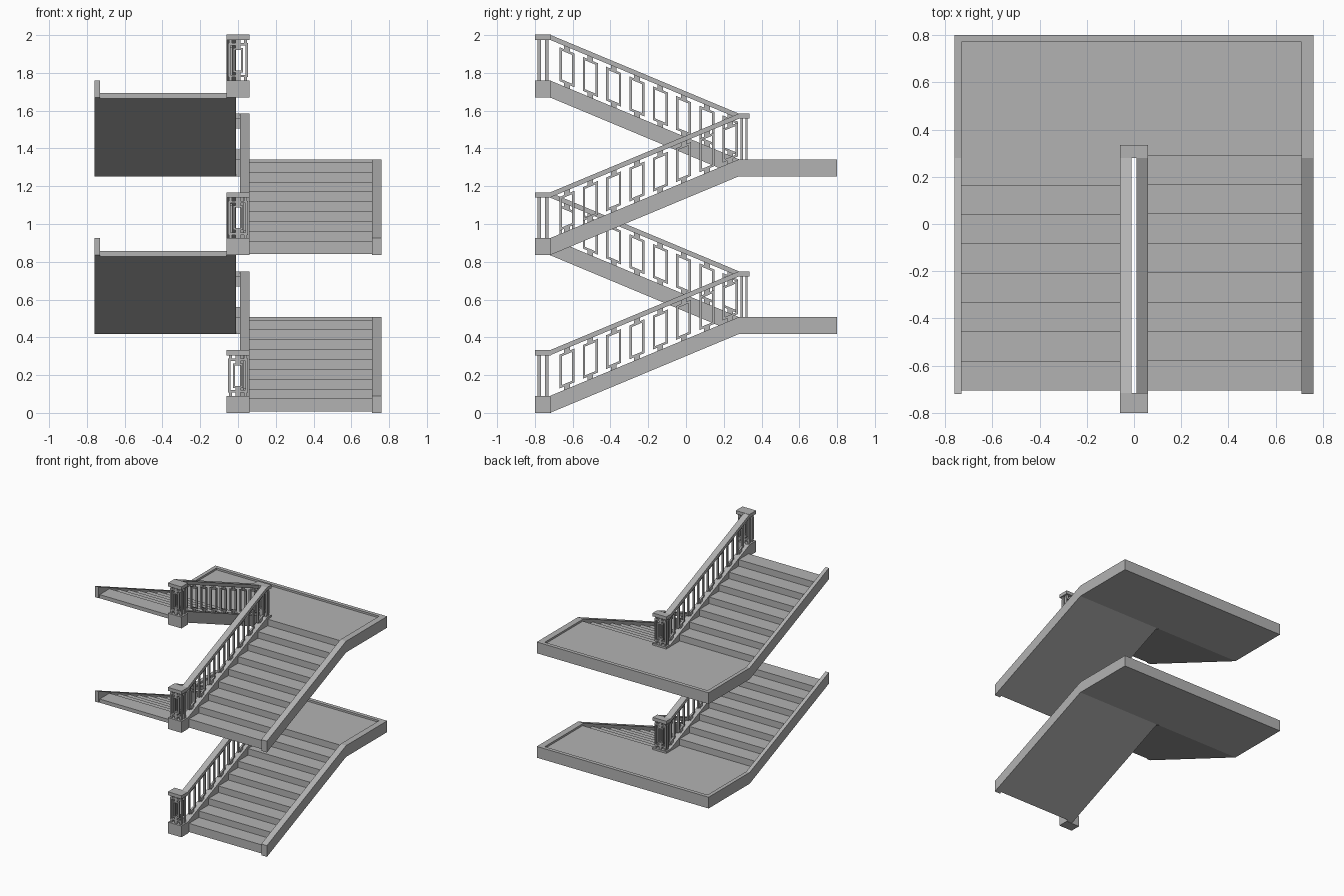
import bpy
import bmesh

cube = bpy.data.objects.get("Cube")
if cube:
    bpy.data.objects.remove(cube, do_unlink=True)

# One plain concrete grey
grey = bpy.data.materials.new("concrete_grey")
grey.use_nodes = True
grey.diffuse_color = (0.45, 0.45, 0.45, 1)
grey.node_tree.nodes["Principled BSDF"].inputs["Base Color"].default_value = grey.diffuse_color

RISE = 0.4175                  # height of one flight
FRONT, BEND, BACK = -0.72, 0.28, 0.8
CURB = 0.09                    # curb height above the soffit
RAIL = 0.332                   # handrail top above the soffit
STEPS = 8
TREAD, STEP = 0.1244, RISE / STEPS
NOSE = FRONT + 0.015           # first riser
LANDING = RISE + 0.075         # landing floor


def prism(bm, pts, x0, x1):
    """Extrude a (y, z) outline from x0 to x1."""
    a = [bm.verts.new((x0, y, z)) for y, z in pts]
    b = [bm.verts.new((x1, y, z)) for y, z in pts]
    bm.faces.new(a)
    bm.faces.new(b[::-1])
    for i in range(len(pts)):
        j = (i + 1) % len(pts)
        bm.faces.new((a[j], a[i], b[i], b[j]))


def box(bm, x0, x1, y0, y1, z0, z1):
    prism(bm, [(y0, z0), (y1, z0), (y1, z1), (y0, z1)], x0, x1)


def finish(bm, name, z):
    bmesh.ops.recalc_face_normals(bm, faces=bm.faces)
    mesh = bpy.data.meshes.new(name)
    bm.to_mesh(mesh)
    bm.free()
    mesh.materials.append(grey)
    obj = bpy.data.objects.new(name, mesh)
    obj.location.z = z
    bpy.context.collection.objects.link(obj)


def soffit(y, side):
    """Underside height: right flight climbs to the back, left flight to the front."""
    t = min(y, BEND) - FRONT
    return RISE * t if side > 0 else RISE * (2 - t)


def slope_bar(bm, side, y0, y1, low, high, x0, x1):
    """Sheared bar following the flight."""
    prism(bm, [(y0, soffit(y0, side) + low), (y1, soffit(y1, side) + low),
               (y1, soffit(y1, side) + high), (y0, soffit(y0, side) + high)], x0, x1)


def flight(side, z):
    # Saw-tooth steps over a sloping soffit
    bm = bmesh.new()
    end = NOSE + STEPS * TREAD
    pts = [(end, RISE), (BEND, RISE), (NOSE, soffit(NOSE, side))]
    if side > 0:
        h = 0.075
        for k in range(STEPS):
            pts += [(NOSE + k * TREAD, h + k * STEP), (NOSE + (k + 1) * TREAD, h + k * STEP)]
        pts.append((end, LANDING))
        prism(bm, pts, 0.06, 0.71)
    else:
        for k in range(STEPS):
            h = LANDING + (STEPS - 1 - k) * STEP
            pts += [(NOSE + k * TREAD, h), (NOSE + (k + 1) * TREAD, h)]
        prism(bm, pts, -0.73, -0.06)
    finish(bm, "steps", z)

    # Outer curb runs along the flight and the landing
    bm = bmesh.new()
    ys = (FRONT, BEND, BACK)
    pts = [(y, soffit(y, side)) for y in ys] + [(y, soffit(y, side) + CURB) for y in ys[::-1]]
    prism(bm, pts, *((0.71, 0.76) if side > 0 else (-0.76, -0.73)))
    finish(bm, "outer_curb", z)

    # Inner curb and handrail
    for name, low, high in (("inner_curb", 0, CURB), ("handrail", RAIL - 0.027, RAIL)):
        bm = bmesh.new()
        slope_bar(bm, side, FRONT, BEND, low, high, side * 0.01, side * 0.06)
        finish(bm, name, z)

    # Open rectangular panels with short connectors
    bm = bmesh.new()
    xs = side * 0.028, side * 0.042
    low, high, w = CURB + 0.018, RAIL - 0.045, 0.013
    for k in range(STEPS):
        y0 = -0.67 + k * 0.1235
        y1, mid = y0 + 0.08, y0 + 0.04
        for a in (y0, y1 - w):
            slope_bar(bm, side, a, a + w, low, high, *xs)
        for b in (low, high - w):
            slope_bar(bm, side, y0 + w, y1 - w, b, b + w, *xs)
        for b, t in ((CURB, low), (high, RAIL - 0.027)):
            slope_bar(bm, side, mid - 0.015, mid + 0.015, b, t, *xs)
    finish(bm, "railing_panels", z)


def frame(bm, half, y0, y1, z0, z1, w):
    """Upright rectangular frame facing the front."""
    for s in (-1, 1):
        box(bm, *sorted((s * half, s * (half - w))), y0, y1, z0, z1)
    for b in (z0, z1 - w):
        box(bm, w - half, half - w, y0, y1, b, b + w)


def newel(y0, y1, z):
    # Solid base, cap and two nested open frames
    for name, low, high in (("newel_base", 0, CURB), ("newel_cap", RAIL - 0.027, RAIL)):
        bm = bmesh.new()
        box(bm, -0.06, 0.06, y0, y1, low, high)
        finish(bm, name, z)
    bm = bmesh.new()
    depth = y1 - y0
    for f in (0.17, 0.62):
        a, b = y0 + f * depth, y0 + (f + 0.22) * depth
        low, high = CURB + 0.018, RAIL - 0.045
        frame(bm, 0.052, a, b, low, high, 0.012)
        frame(bm, 0.026, a, b, low + 0.025, high - 0.025, 0.01)
        for p, q in ((CURB, low + 0.025), (high - 0.025, RAIL - 0.027)):
            box(bm, -0.012, 0.012, a, b, p, q)
        for s in (-0.04, 0.04):
            box(bm, s - 0.008, s + 0.008, a, b, CURB, low)
            box(bm, s - 0.008, s + 0.008, a, b, high, RAIL - 0.027)
    finish(bm, "newel_frames", z)


for storey in range(2):
    base = storey * 2 * RISE
    for side in (1, -1):
        flight(side, base)
    # Landing floor and its back curb
    bm = bmesh.new()
    box(bm, -0.73, 0.71, NOSE + STEPS * TREAD, 0.77, RISE, LANDING)
    finish(bm, "landing", base)
    bm = bmesh.new()
    box(bm, -0.73, 0.71, 0.77, BACK, RISE, RISE + CURB)
    finish(bm, "landing_curb", base)
    newel(BEND, 0.335, base + RISE)

for level in range(3):
    newel(-BACK, FRONT + 0.005, level * 2 * RISE)
